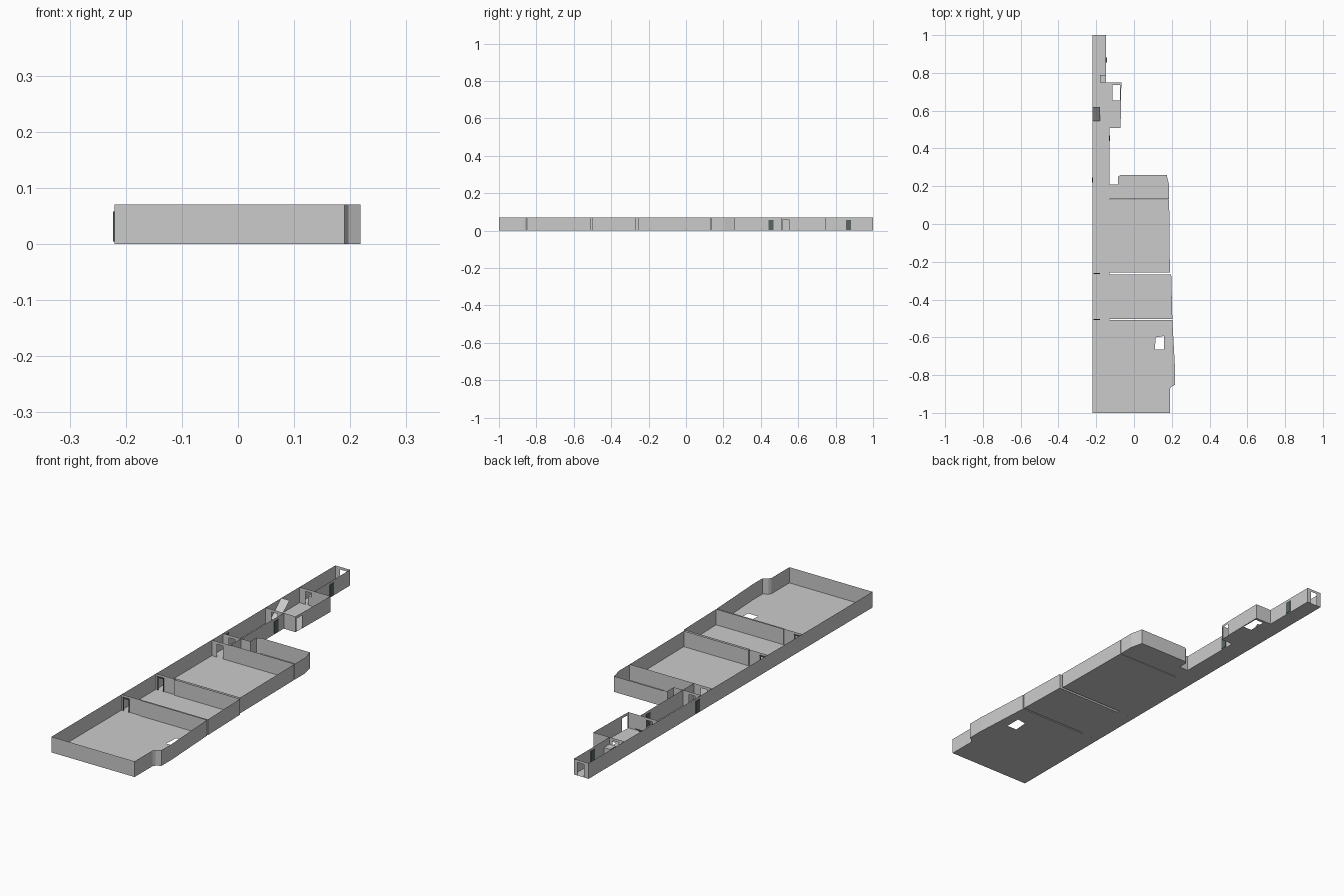
import bpy, bmesh
from mathutils import Vector

if "Cube" in bpy.data.objects:
    bpy.data.objects.remove(bpy.data.objects["Cube"])

H = 0.07        # wall height
DOOR = 0.058    # door height
dark = bpy.data.materials.new("dark_door")
dark.diffuse_color = (0.10, 0.13, 0.12, 1)
dark.use_nodes = True
dark.node_tree.nodes["Principled BSDF"].inputs["Base Color"].default_value = dark.diffuse_color


def finish(bm, name, mat=None):
    me = bpy.data.meshes.new(name)
    bm.to_mesh(me)
    bm.free()
    ob = bpy.data.objects.new(name, me)
    bpy.context.collection.objects.link(ob)
    if mat:
        me.materials.append(mat)
    return ob


def quad(bm, a, b, z0, z1):
    bm.faces.new([bm.verts.new((p[0], p[1], z)) for p, z in ((a, z0), (b, z0), (b, z1), (a, z1))])


def floor(name, outline, holes=()):
    bm = bmesh.new()
    for loop in (outline, *holes):
        vs = [bm.verts.new((x, y, 0)) for x, y in loop]
        for i, v in enumerate(vs):
            bm.edges.new((v, vs[i - 1]))
    bmesh.ops.triangle_fill(bm, edges=bm.edges[:], use_beauty=True, normal=(0, 0, 1))
    for f in bm.faces:
        if f.normal.z < 0:
            f.normal_flip()
    bmesh.ops.dissolve_limit(bm, angle_limit=0.01, verts=bm.verts[:], edges=bm.edges[:])
    finish(bm, name + "_floor")


def walls(name, pts, skip=(), doors={}):
    """Thin walls round an outline; doors maps edge -> (from, to) along that edge."""
    bm = bmesh.new()
    for i, p in enumerate(pts):
        if i in skip:
            continue
        a, b = Vector(p), Vector(pts[(i + 1) % len(pts)])
        d = (b - a).normalized()
        if i in doors:
            s, e = (a + d * t for t in doors[i])
            quad(bm, a, s, 0, H)
            quad(bm, s, e, DOOR, H)
            quad(bm, e, b, 0, H)
        else:
            quad(bm, a, b, 0, H)
    bmesh.ops.remove_doubles(bm, verts=bm.verts[:], dist=1e-5)
    finish(bm, name + "_walls")


def box(name, x0, x1, y0, y1, z0, z1, mat=None):
    bm = bmesh.new()
    bmesh.ops.create_cube(bm, size=1)
    for v in bm.verts:
        v.co = [lo if c < 0 else hi for c, lo, hi in zip(v.co, (x0, y0, z0), (x1, y1, z1))]
    return finish(bm, name, mat)


def rect(x0, x1, y0, y1):
    return [(x0, y0), (x1, y0), (x1, y1), (x0, y1)]


def room(name, pts, skip=(), doors={}, holes=()):
    floor(name, pts, holes)
    walls(name, pts, skip, doors)


L, C = -0.22, -0.13     # left wall line, corridor right line

# three large rooms, front to back; shared doorway walls belong to the nearer room
room("front_room",
     [(L, -1), (0.19, -1), (0.19, -0.875), (0.197, -0.862), (0.218, -0.85), (0.218, -0.78),
      (0.203, -0.508), (C, -0.508), (C, -0.505), (L, -0.505)],
     doors={8: (0.055, 0.08)}, holes=[[(0.11, -0.665), (0.16, -0.665), (0.16, -0.593), (0.115, -0.6)]])
room("middle_room",
     [(L, -0.505), (C, -0.505), (C, -0.502), (0.203, -0.502), (0.197, -0.267), (C, -0.267),
      (C, -0.262), (L, -0.262)],
     skip=(0,), doors={6: (0.055, 0.08)})
room("rear_room",
     [(L, -0.262), (C, -0.262), (C, -0.256), (0.19, -0.256), (0.186, 0.13), (L, 0.13)],
     skip=(0,), doors={4: (0.351, 0.381)})

# narrow annexe behind the rear room
room("annexe",
     [(C, 0.133), (0.186, 0.133), (0.186, 0.205), (0.173, 0.26), (-0.07, 0.26), (-0.085, 0.25),
      (-0.085, 0.208), (C, 0.208)])

# corridor chain along the left side
room("vestibule", rect(L, C, 0.13, 0.208), skip=(0,), doors={2: (0.03, 0.06)})
room("corridor", rect(L, C, 0.208, 0.508), skip=(0,), doors={2: (0.03, 0.06)})
room("stair_room",
     [(L, 0.508), (-0.072, 0.508), (-0.07, 0.56), (-0.067, 0.748), (L, 0.748)],
     doors={0: (0.03, 0.06), 1: (0.007, 0.045), 3: (0.093, 0.123)},
     holes=[rect(-0.115, -0.073, 0.655, 0.735)])
room("end_corridor", rect(L, -0.147, 0.748, 1), skip=(0,), doors={2: (0.018, 0.05)})

# sloping ramp in the stair room
bm = bmesh.new()
bm.faces.new([bm.verts.new(p) for p in ((L, 0.545, 0.005), (-0.18, 0.545, 0.005),
                                        (-0.18, 0.62, H), (L, 0.62, H))])
finish(bm, "ramp")

# small block at the mouth of the end corridor
box("corridor_block", -0.18, -0.148, 0.75, 0.79, 0, 0.04)

# dark frames round the partition doorways
for i, (y, x0, x1) in enumerate(((-0.505, -0.21, -0.185), (-0.262, -0.21, -0.185))):
    box(f"door_frame_left_{i}", x0 - 0.004, x0, y - 0.003, y + 0.003, 0, DOOR, dark)
    box(f"door_frame_right_{i}", x1, x1 + 0.004, y - 0.003, y + 0.003, 0, DOOR, dark)
    box(f"door_frame_top_{i}", x0 - 0.004, x1 + 0.004, y - 0.003, y + 0.003, DOOR - 0.003, DOOR + 0.002, dark)

# closed doors set in the side walls
for name, x, y0, y1 in (("corridor_door", C, 0.44, 0.468), ("end_door", -0.147, 0.855, 0.882),
                        ("left_door", L, 0.22, 0.247)):
    box(name, x - 0.003, x + 0.003, y0, y1, 0.004, DOOR, dark)
